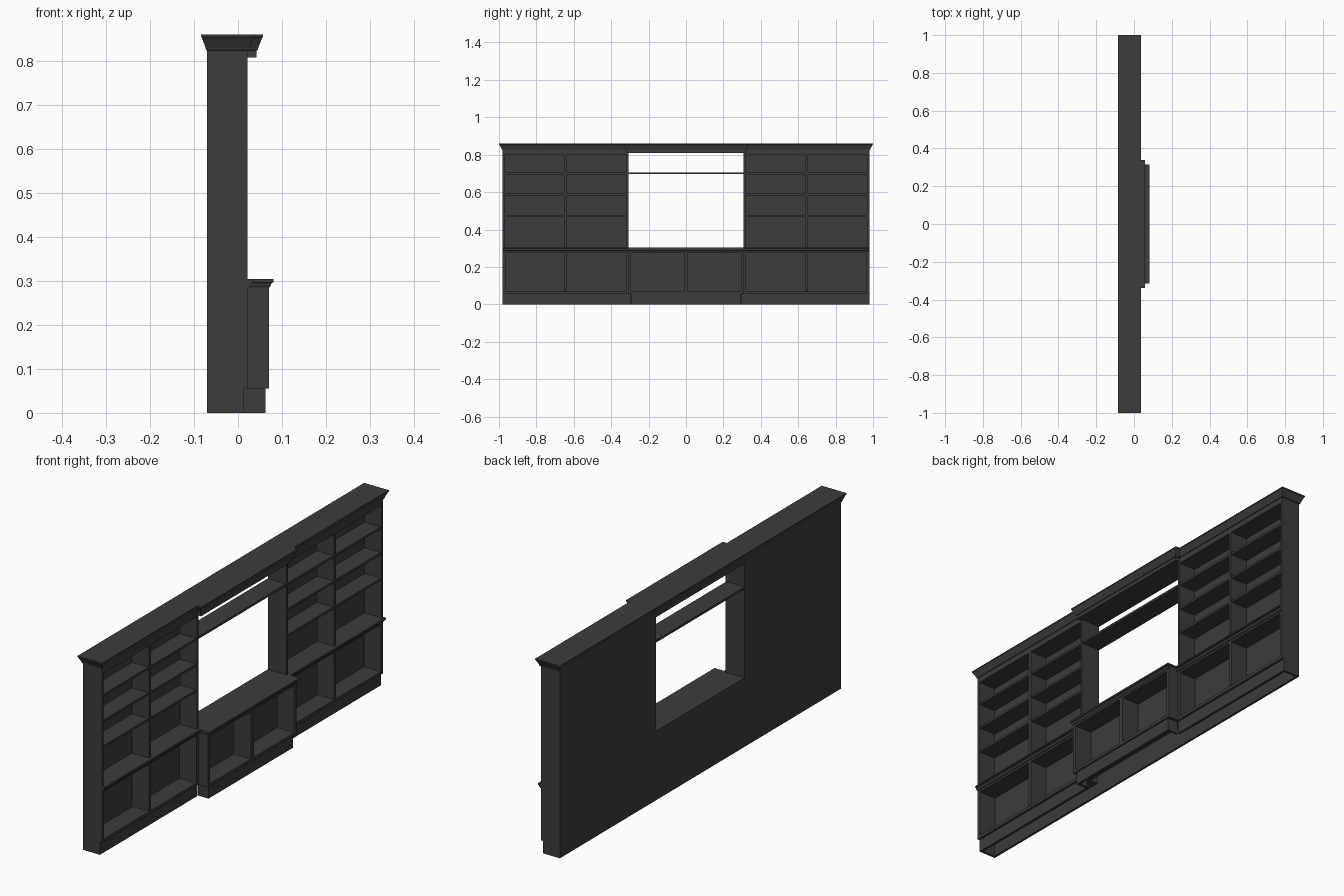
import bpy, bmesh

if "Cube" in bpy.data.objects:
    bpy.data.objects.remove(bpy.data.objects["Cube"])

mat = bpy.data.materials.new("dark_paint")
mat.diffuse_color = (0.045, 0.045, 0.045, 1)
mat.use_nodes = True
mat.node_tree.nodes["Principled BSDF"].inputs["Base Color"].default_value = mat.diffuse_color


def finish(name, bm):
    bmesh.ops.recalc_face_normals(bm, faces=bm.faces)
    me = bpy.data.meshes.new(name)
    bm.to_mesh(me)
    bm.free()
    ob = bpy.data.objects.new(name, me)
    me.materials.append(mat)
    bpy.context.collection.objects.link(ob)
    return ob


def loft(name, rings):
    """Stack of rectangles (x0, x1, y0, y1, z), capped at both ends."""
    bm = bmesh.new()
    loops = [[bm.verts.new(p) for p in ((a, c, z), (b, c, z), (b, d, z), (a, d, z))]
             for a, b, c, d, z in rings]
    for lo, hi in zip(loops, loops[1:]):
        for i in range(4):
            j = (i + 1) % 4
            bm.faces.new((lo[i], lo[j], hi[j], hi[i]))
    bm.faces.new(loops[0][::-1])
    bm.faces.new(loops[-1])
    return finish(name, bm)


def box(name, x0, x1, y0, y1, z0, z1):
    return loft(name, [(x0, x1, y0, y1, z0), (x0, x1, y0, y1, z1)])


def pair(name, x0, x1, y0, y1, z0, z1):
    """Same board on both sides of y = 0."""
    box(name + "_right", x0, x1, y0, y1, z0, z1)
    box(name + "_left", x0, x1, -y1, -y0, z0, z1)


BACK, FRONT = -0.07, 0.022
IN = BACK + 0.01
Y0, YM, Y1 = 0.308, 0.645, 0.98
T = 0.014

# Lower back across the full width
box("base_back", BACK, IN, -Y1, Y1, 0, 0.29)

# Side base cabinets and open-bottomed toe kick
pair("base_end_panel", IN, FRONT, Y1 - T, Y1, 0.055, 0.286)
pair("base_divider", IN, FRONT, YM - 0.008, YM + 0.008, 0.07, 0.286)
pair("base_inner_panel", IN, FRONT, Y0, Y0 + T, 0.055, 0.286)
pair("base_floor", IN, FRONT, Y0 + T, Y1 - T, 0.055, 0.068)
pair("base_top_rail", IN, FRONT, Y0 + T, Y1 - T, 0.276, 0.286)
pair("toe_kick", 0.002, 0.012, Y0 - 0.01, Y1, 0, 0.055)
pair("toe_kick_end", IN, 0.002, Y1 - 0.01, Y1, 0, 0.055)

# Projecting centre cabinet
CB, CF = -0.022, 0.07
box("centre_back", CB, CB + 0.008, -Y0, Y0, 0.055, 0.286)
pair("centre_side_panel", CB, CF, Y0 - T, Y0, 0.055, 0.286)
box("centre_divider", CB, CF, -0.01, 0.01, 0.068, 0.286)
box("centre_floor", CB, CF, -Y0 + T, Y0 - T, 0.055, 0.068)
box("centre_top_rail", CB, CF, -Y0 + T, Y0 - T, 0.276, 0.286)
box("centre_toe_kick", 0.053, 0.063, -0.295, 0.295, 0, 0.055)
pair("centre_toe_return", 0.012, 0.053, 0.285, 0.295, 0, 0.055)

# Moulded counters
def counter(name, front, y0, y1):
    loft(name, [(BACK, front, y0, y1, 0.285), (BACK, front + 0.005, y0, y1, 0.29),
                (BACK, front + 0.006, y0, y1, 0.295), (BACK, front + 0.010, y0, y1, 0.296),
                (BACK, front + 0.012, y0, y1, 0.299), (BACK, front + 0.010, y0, y1, 0.305)])

counter("right_counter", 0.025, Y0, Y1)
counter("left_counter", 0.025, -Y1, -Y0)
loft("centre_counter", [(BACK, 0.071, -0.308, 0.308, 0.285), (BACK, 0.075, -0.311, 0.311, 0.29),
                        (BACK, 0.076, -0.312, 0.312, 0.295), (BACK, 0.081, -0.315, 0.315, 0.297),
                        (BACK, 0.081, -0.315, 0.315, 0.305)])

# Upper bookcase towers
pair("tower_back", BACK, IN, Y0, Y1, 0.305, 0.808)
pair("tower_end_panel", IN, FRONT, Y1 - 0.011, Y1, 0.305, 0.808)
pair("tower_divider", IN, FRONT, YM - 0.007, YM + 0.007, 0.305, 0.808)
pair("tower_inner_panel", IN, FRONT, Y0, Y0 + 0.011, 0.305, 0.808)
for i, z in enumerate((0.473, 0.587, 0.70)):
    pair("shelf_%d" % i, IN, FRONT - 0.003, Y0 + 0.011, Y1 - 0.011, z - 0.005, z + 0.005)
pair("tower_top", IN, FRONT, Y0 + 0.011, Y1 - 0.011, 0.80, 0.81)

# Shelf bridging the opening
box("bridge_shelf", BACK, FRONT - 0.003, -Y0, Y0, 0.696, 0.706)

# Frieze and flared crown
def crown(name, back, front, half, flare_back, flare):
    rings = [(0.0, 0.808), (0.0, 0.824), (0.2, 0.825), (0.27, 0.83),
             (0.6, 0.843), (0.88, 0.853), (1.0, 0.855), (1.0, 0.86)]
    loft(name, [(back - flare_back * k, front + 0.015 * k, -half - flare * k, half + flare * k, z)
                for k, z in rings])

crown("main_crown", BACK, 0.022, 0.98, 0.014, 0.02)
crown("centre_crown", -0.06, 0.042, 0.318, 0.0, 0.02)
